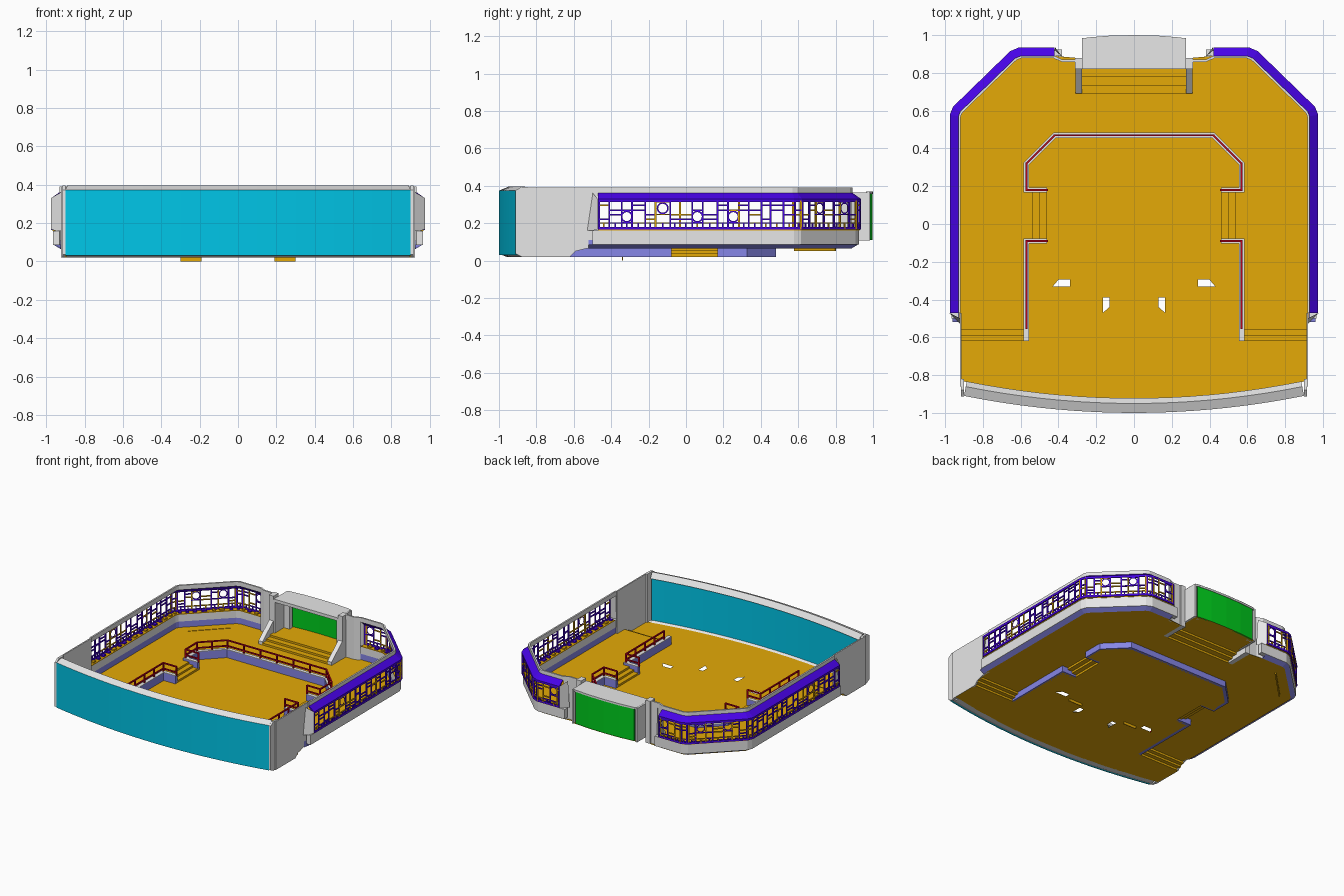
import bpy, bmesh, math, random
from mathutils import Vector
from mathutils.geometry import tessellate_polygon

random.seed(4)
cube = bpy.data.objects.get("Cube")
if cube:
    bpy.data.objects.remove(cube)


def material(name, *rgb):
    m = bpy.data.materials.new(name)
    m.use_nodes = True
    m.diffuse_color = (*rgb, 1)
    m.node_tree.nodes["Principled BSDF"].inputs["Base Color"].default_value = (*rgb, 1)
    return m


gold = material("gold floor", .78, .4, .002)
teal = material("teal screen", 0, .56, .8)
grey = material("light grey wall", .8, .8, .8)
green = material("green door", 0, .62, .012)
violet = material("violet frame", .07, .001, .88)
lilac = material("lilac riser", .24, .24, .8)
red = material("dark red rail", .5, 0, .012)


def finish(name, bm, mat, mirror=False, recalc=True):
    if recalc:
        bmesh.ops.recalc_face_normals(bm, faces=bm.faces)
    me = bpy.data.meshes.new(name)
    bm.to_mesh(me)
    bm.free()
    me.materials.append(mat)
    ob = bpy.data.objects.new(name, me)
    bpy.context.collection.objects.link(ob)
    if mirror:
        mod = ob.modifiers.new("mirror", 'MIRROR')
        mod.use_mirror_merge = False
    return ob


def sym(pts):
    return pts + [(-x, y) for x, y in reversed(pts)]


def sheet(name, loops, z, mat):
    """Flat horizontal surface; loops after the first are holes."""
    bm = bmesh.new()
    loops = [[Vector((x, y, z)) for x, y in l] for l in loops]
    vs = [bm.verts.new(p) for l in loops for p in l]
    for tri in tessellate_polygon(loops):
        f = bm.faces.new([vs[i] for i in tri])
        f.normal_update()
        if f.normal.z < 0:
            f.normal_flip()
    return finish(name, bm, mat, recalc=False)


def offset(path, d):
    """Mitred offset to the right of the direction of travel."""
    ps = [Vector(p) for p in path]
    dirs = [(b - a).normalized() for a, b in zip(ps, ps[1:])]
    out = []
    for i, p in enumerate(ps):
        a, b = dirs[max(i - 1, 0)], dirs[min(i, len(dirs) - 1)]
        na, nb = Vector((a.y, -a.x)), Vector((b.y, -b.x))
        m = (na + nb).normalized()
        out.append(p + m * d / max(m.dot(na), .4))
    return out


def sweep(name, path, profile, mat, closed=False, mirror=False):
    """Carry an (offset, height) profile along a plan path."""
    bm = bmesh.new()
    rows = [[bm.verts.new((p.x, p.y, z)) for p in offset(path, d)] for d, z in profile]
    pairs = list(zip(rows, rows[1:])) + ([(rows[-1], rows[0])] if closed else [])
    for r, s in pairs:
        for i in range(len(path) - 1):
            bm.faces.new((r[i], r[i + 1], s[i + 1], s[i]))
    if closed:
        for i in (0, -1):
            bm.faces.new([r[i] for r in rows])
    return finish(name, bm, mat, mirror)


def rect(d0, d1, z0, z1):
    return [(d0, z0), (d1, z0), (d1, z1), (d0, z1)]


def solid(bm, o, u, a, b, z):
    """Box with spans a along u, b to its right, and z in height."""
    n = Vector((u.y, -u.x))
    v = [bm.verts.new((*(o + u * s + n * t), h)) for h in z for s, t in
         ((a[0], b[0]), (a[1], b[0]), (a[1], b[1]), (a[0], b[1]))]
    for f in ((0, 1, 2, 3), (4, 5, 6, 7), (0, 1, 5, 4), (1, 2, 6, 5), (2, 3, 7, 6), (3, 0, 4, 7)):
        bm.faces.new([v[i] for i in f])


def box(name, xs, ys, zs, mat, mirror=False):
    bm = bmesh.new()
    solid(bm, Vector((0, 0)), Vector((1, 0)), xs, (-ys[0], -ys[1]), zs)
    return finish(name, bm, mat, mirror)


def plate(name, pts, mat):
    bm = bmesh.new()
    bm.faces.new([bm.verts.new(p) for p in pts])
    return finish(name, bm, mat, True)


def slab(name, outline, x0, x1, mat):
    """Mirrored pair of side-view outlines given thickness along x."""
    bm = bmesh.new()
    base = bm.faces.new([bm.verts.new((x0, y, z)) for y, z in outline])
    ext = bmesh.ops.extrude_face_region(bm, geom=[base], use_keep_orig=True)
    bmesh.ops.translate(bm, vec=(x1 - x0, 0, 0), verts=[v for v in ext["geom"] if isinstance(v, bmesh.types.BMVert)])
    return finish(name, bm, mat, True)


def stairs(name, start, run, width, z, rise, n, mirror):
    bm = bmesh.new()
    s, r, w = Vector(start), Vector(run), Vector(width)
    line = []
    for i in range(n):
        line += [(s + r * i, z + rise * i), (s + r * i, z + rise * (i + 1))]
    line.append((s + r * n, z + rise * n))
    rows = [[bm.verts.new((*(p + o), h)) for p, h in line] for o in (Vector((0, 0)), w)]
    for i in range(len(line) - 1):
        bm.faces.new((rows[0][i], rows[1][i], rows[1][i + 1], rows[0][i + 1]))
    # The last face is always a tread, so it decides which way is up
    bm.normal_update()
    bm.faces.ensure_lookup_table()
    if bm.faces[-1].normal.z < 0:
        bmesh.ops.reverse_faces(bm, faces=bm.faces)
    return finish(name, bm, gold, mirror, False)


LOW, HIGH, TOP = .02, .065, .39
front = [(-.9 + .1 * i, -1 + .09 * (i / 9 - 1) ** 2) for i in range(19)]
wall = [(.93, -.47), (.93, .57), (.92, .595), (.63, .877), (.6, .89), (.42, .89)]

# Floors with small openings
holes = []
for s in (1, -1):
    holes += [[(s * .34, -.295), (s * .40, -.295), (s * .43, -.33), (s * .34, -.33)],
              [(s * .13, -.39), (s * .165, -.39), (s * .165, -.47), (s * .13, -.44)]]
front_in = [(p.x, p.y) for p in offset(front, -.075) if p.x > .01]
pit = [(.57, -.62), (.57, -.09), (.46, -.09), (.46, .18), (.57, .18), (.57, .32), (.42, .47)]
sheet("lower_floor", [sym(front_in + [(.92, -.83), (.92, -.62)] + pit), *holes], LOW, gold)
sheet("upper_floor", [sym([(.31, .69), (.31, .88)] + wall[::-1] +
                          [(.92, -.53), (.57, -.53), (.57, .32), (.42, .47)])], HIGH, gold)
stairs("side_stairs", (.46, -.09), (.037, 0), (0, .27), LOW, .015, 3, True)
stairs("front_stairs", (.57, -.62), (0, .03), (.35, 0), LOW, .015, 3, True)
stairs("door_stairs", (-.28, .69), (0, .0435), (.56, 0), HIGH, .015, 3, False)
box("floor_tab", (.19, .3), (-.342, -.336), (0, LOW), gold, True)
bm = bmesh.new()
solid(bm, Vector((-.83, .58)), Vector((1, 1)).normalized(), (0, .31), (-.005, .005), (.052, .068))
finish("floor_slot", bm, gold)

# Platform risers, caps and railings
side_edge = [(.57, -.62), (.57, -.09), (.46, -.09)]
back_edge = sym([(.46, .18), (.57, .18), (.57, .32), (.42, .47)])
for label, path, mir in (("side", side_edge, True), ("back", back_edge, False)):
    sweep(label + "_riser", path, rect(-.012, .012, LOW, .08), lilac, True, mir)
    sweep(label + "_riser_cap", path, rect(-.014, .014, .08, .084), grey, True, mir)
    rail = path[:]
    if mir:
        rail[0] = (.57, -.55)
    for z in (.1, .143):
        sweep(label + "_rail", rail, rect(-.005, .005, z, z + .009), red, True, mir)
    bm = bmesh.new()
    for a, b in zip(rail, rail[1:]):
        a, b = Vector(a), Vector(b)
        n = max(1, round((b - a).length / .13))
        for i in range(n + 1):
            solid(bm, a.lerp(b, i / n), Vector((1, 0)), (-.005, .005), (-.005, .005), (.08, .15))
    finish(label + "_rail_posts", bm, red, mir)

# Curved front screen and its bevelled frame
sweep("front_screen", front, rect(-.06, 0, .03, .374), teal, True)
sweep("screen_top_frame", front, [(0, .374), (-.05, .395), (-.078, .355), (-.06, .355)], grey, True)
sweep("screen_bottom_frame", front, [(0, .036), (-.04, LOW), (-.078, LOW), (-.06, .03)], grey, True)
slab("screen_end", [(-.912, .036), (-.88, LOW), (-.82, LOW), (-.82, TOP), (-.88, .395), (-.912, .374)],
     .9, .915, grey)

# Solid side walls beside the screen, notched over the front stairs
slab("front_side_wall", [(-.86, LOW), (-.62, LOW), (-.59, .05), (-.53, HIGH), (-.47, HIGH), (-.47, TOP), (-.86, TOP)],
     .912, .922, grey)

# Window walls: skirting, base, sill, upper band and sloping eave
sweep("skirting", [(.93, -.52)] + wall[1:], [(.03, .086), (-.005, HIGH), (-.005, .11)], lilac, mirror=True)
sweep("wall_base", [(.93, -.5)] + wall[1:-1] + [(.38, .89)], rect(0, .035, .086, .16), grey, True, True)
sweep("upper_band", wall + [(.38, .87), (.31, .87)], rect(-.012, 0, .355, TOP), grey, True, True)
sweep("window_eave", wall, [(0, .362), (.045, .33), (.045, .314), (.038, .314), (0, .352)], violet, True, True)
sweep("window_sill", wall, rect(0, .038, .16, .165), gold, True, True)
sweep("window_foot", wall, rect(.037, .045, .165, .18), violet, True, True)
plate("window_front_cap", [(.92, -.53, .16), (.95, -.5, .16), (.976, -.472, .168), (.976, -.472, .33),
                           (.92, -.5, .363)], grey)
plate("window_back_cap", [(.37, .88, .16), (.42, .92, .16), (.418, .936, .168), (.418, .936, .33),
                          (.38, .885, .363)], grey)

# Window lattice: uneven uprights, cross bars, portholes and sill blocks
bars = {violet: bmesh.new(), gold: bmesh.new()}
glass = offset(wall, .041)
Z0, Z1 = .17, .322


def bar(o, u, a, z, depth=(-.004, .004)):
    solid(bars[random.choice((violet, violet, violet, gold, gold))], o, u, a, depth, z)


def ring(o, u, s, zc, r):
    bm = bars[violet]
    up = Vector((0, 0, 1))
    c, d = Vector((*(o + u * s), zc)), Vector((*u, 0))
    loops = []
    for k in (r, r + .008):
        loops.append([bm.verts.new(c + (d * math.cos(t) + up * math.sin(t)) * k)
                      for t in (i * math.tau / 16 for i in range(16))])
    for i in range(16):
        j = (i + 1) % 16
        bm.faces.new((loops[0][i], loops[0][j], loops[1][j], loops[1][i]))


for a, b in zip(glass, glass[1:]):
    u, length, s = (b - a).normalized(), (b - a).length, 0
    count = 0
    while s < length - .01:
        w = min(random.uniform(.045, .085), length - s)
        bar(a, u, (s, s + .01), (Z0, Z1))
        bar(a, u, (s + w * .5, s + w * .5 + .008), (Z0, .2))
        bar(a, u, (s, s + w), (.197, .204))
        if w > .04:
            bar(a, u, (s + .01, s + w * .6), (.162, .175), (-.03, -.008))
        count += 1
        if count % 3 == 0 and w > .05:
            zc = random.choice((.235, .28))
            ring(a, u, s + w / 2 + .004, zc, .024)
            bar(a, u, (s, s + w), (zc - .037, zc - .03))
            bar(a, u, (s, s + w), (zc + .03, zc + .037))
        else:
            for z in random.sample((.222, .245, .27, .295), 2):
                bar(a, u, (s, s + w), (z - .004, z + .004))
        s += w
    bar(a, u, (length - .01, length), (Z0, Z1))
for mat, bm in bars.items():
    finish(mat.name.split()[0] + "_window_bars", bm, mat, True)

# Rear entrance: pillars, sloping cheeks, booth and door
sweep("rear_wall", [(.42, .885), (.38, .87), (.31, .87)], rect(-.01, 0, HIGH, TOP), grey, True, True)
box("entrance_pillar", (.272, .312), (.82, .88), (HIGH, TOP), grey, True)
slab("stair_cheek", [(.69, HIGH), (.82, HIGH), (.82, .2), (.69, .09)], .275, .31, grey)
bow = [(.27, .98), (.25, .987), (.13, .997), (0, 1), (-.13, .997), (-.25, .987), (-.27, .98)]
alcove = bow + [(-.27, .82), (.27, .82)]
sheet("entrance_floor", [alcove], .11, gold)
box("booth_side", (.262, .275), (.82, .985), (.106, .365), grey, True)
box("booth_post", (.215, .265), (.93, .965), (.11, .36), grey, True)
sheet("booth_roof", [alcove], .37, grey)
sweep("booth_roof_edge", bow, rect(-.02, 0, .355, .369), grey, True)
box("booth_header", (-.27, .27), (.82, .84), (.345, .369), grey)
sweep("rear_door", bow[1:-1], rect(-.012, -.004, .11, .356), green, True)
